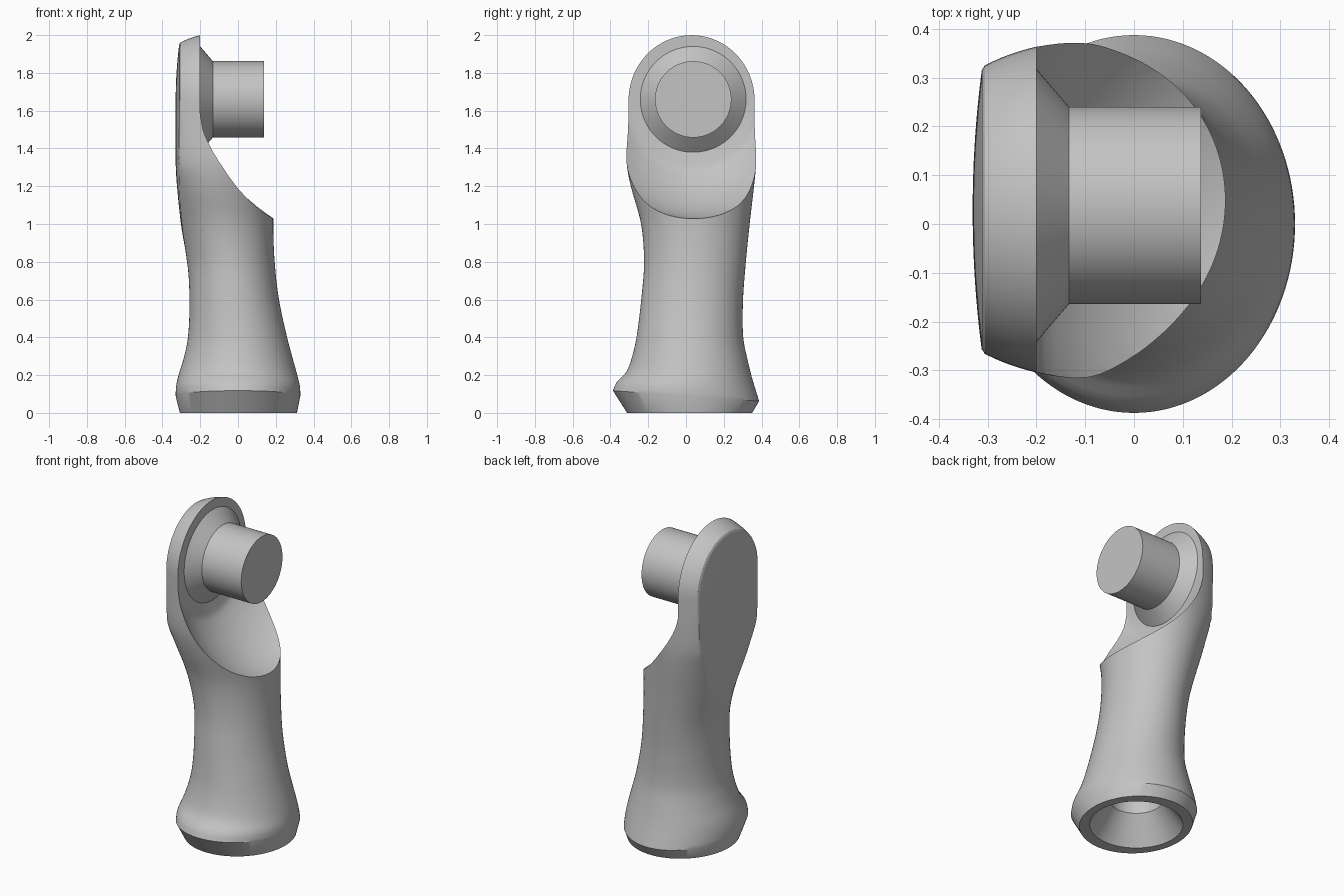
import bpy, bmesh, math

if "Cube" in bpy.data.objects:
    bpy.data.objects.remove(bpy.data.objects["Cube"], do_unlink=True)

grey = bpy.data.materials.new("plain_grey")
grey.use_nodes = True
grey.diffuse_color = (0.55, 0.55, 0.55, 1)
grey.node_tree.nodes["Principled BSDF"].inputs["Base Color"].default_value = (0.55, 0.55, 0.55, 1)

N = 128


def make(name, bm):
    bmesh.ops.remove_doubles(bm, verts=bm.verts[:], dist=0.0002)
    bmesh.ops.recalc_face_normals(bm, faces=bm.faces[:])
    mesh = bpy.data.meshes.new(name)
    bm.to_mesh(mesh)
    bm.free()
    mesh.materials.append(grey)
    obj = bpy.data.objects.new(name, mesh)
    bpy.context.collection.objects.link(obj)
    return obj


def activate(obj):
    bpy.ops.object.select_all(action='DESELECT')
    obj.select_set(True)
    bpy.context.view_layer.objects.active = obj


def smooth(obj):
    activate(obj)
    bpy.ops.object.shade_smooth_by_angle(angle=math.radians(30))


def cut(obj, cutter):
    cutter.hide_render = True
    activate(obj)
    mod = obj.modifiers.new("cut", 'BOOLEAN')
    mod.operation = 'DIFFERENCE'
    mod.solver = 'EXACT'
    mod.object = cutter
    bpy.ops.object.modifier_apply(modifier=mod.name)
    bpy.data.objects.remove(cutter, do_unlink=True)


def loft(bm, rings, cap_end=True):
    loops = [[bm.verts.new(p) for p in ring] for ring in rings]
    for a, b in zip(loops, loops[1:]):
        for i in range(len(a)):
            j = (i + 1) % len(a)
            bm.faces.new((a[i], a[j], b[j], b[i]))
    bm.faces.new(loops[0][::-1])
    if cap_end:
        bm.faces.new(loops[-1])


def lathe(name, profile, place):
    # profile holds (radius, distance along the axis)
    turns = [2 * math.pi * i / N for i in range(N)]
    bm = bmesh.new()
    loft(bm, [[place(r * math.cos(a), r * math.sin(a), d) for a in turns] for r, d in profile])
    return make(name, bm)


def around_pin(u, v, d):
    return (d, u + 0.038, v + 1.66)


def around_base(u, v, d):
    return (u, v + 0.02, d)


# Body sections: height, left x, right x, front y, back y, centre x, squareness
rows = [
    (0.09, -0.33, 0.33, -0.387, 0.387, 0.0, 1),
    (0.14, -0.328, 0.328, -0.367, 0.37, 0.0, 1),
    (0.20, -0.315, 0.314, -0.318, 0.35, 0.0, 1),
    (0.28, -0.29, 0.292, -0.288, 0.328, 0.0, 1),
    (0.40, -0.265, 0.26, -0.262, 0.303, 0.0, 1),
    (0.60, -0.257, 0.217, -0.237, 0.302, -0.02, 1),
    (0.80, -0.27, 0.194, -0.222, 0.317, -0.04, 1),
    (1.00, -0.302, 0.187, -0.238, 0.337, -0.07, 1.08),
    (1.20, -0.323, 0.195, -0.292, 0.36, -0.1, 1.3),
    (1.32, -0.33, 0.195, -0.314, 0.371, -0.1, 1.55),
    (1.50, -0.33, 0.195, -0.315, 0.374, -0.1, 1.72),
    (1.655, -0.33, 0.195, -0.315, 0.374, -0.1, 1.74),
]


def spline(i, t):
    p0, p1, p2, p3 = (rows[min(max(i + k, 0), len(rows) - 1)] for k in (-1, 0, 1, 2))
    out = []
    for c in range(7):
        h = p2[0] - p1[0]
        m1 = (p2[c] - p0[c]) / (p2[0] - p0[0]) * h
        m2 = (p3[c] - p1[c]) / (p3[0] - p1[0]) * h
        out.append((2*t**3 - 3*t*t + 1) * p1[c] + (t**3 - 2*t*t + t) * m1
                   + (3*t*t - 2*t**3) * p2[c] + (t**3 - t*t) * m2)
    return out


def section(row):
    z, xl, xr, yf, yb, cx, square = row
    mid, half = (yf + yb) / 2, (yb - yf) / 2
    tilt = -0.072 * (z / 0.09 if z < 0.09 else max(0, 1 - (z - 0.09) / 0.3))
    ring = []
    for i in range(N):
        a = 2 * math.pi * i / N
        c, s = math.cos(a), math.sin(a)
        x = cx + c * ((xr - cx) if c > 0 else (cx - xl) * square)
        x = max(x, xl + 0.027 * s * s)      # nearly flat outer side
        y = mid + half * s
        ring.append((x, y, z + tilt * y))
    return ring


rings = [section((0, -0.308, 0.312, -0.312, 0.35, 0, 1))]
for i in range(len(rows) - 1):
    steps = max(3, round((rows[i + 1][0] - rows[i][0]) / 0.03))
    rings += [section(spline(i, k / steps)) for k in range(steps)]
top = section(rows[-1])
rings.append(top)

# Rounded head: the last section swept over a half turn
head_y, head_z = 0.0295, 1.655
for k in range(1, 25):
    a = math.pi / 2 * k / 24
    rings.append([(x, head_y + (y - head_y) * math.cos(a),
                   head_z + 1.033 * abs(y - head_y) * math.sin(a)) for x, y, z in top])

bm = bmesh.new()
loft(bm, rings, cap_end=False)
body = make("handle_body", bm)

# Bowl-shaped clearance turned around the pin axis, leaving the upright plate
bowl = [(0.35, -0.2), (0.383, -0.184), (0.412, -0.163), (0.45, -0.132), (0.484, -0.1),
        (0.528, -0.05), (0.564, 0.0), (0.592, 0.05), (0.613, 0.1), (0.626, 0.15),
        (0.634, 0.2), (0.64, 0.5)]
cut(body, lathe("bowl_cutter", bowl, around_pin))

# Tapered socket in the underside
socket = [(0.276, -0.02), (0.15, 0.16), (0.15, 0.5)]
cut(body, lathe("socket_cutter", socket, around_base))
smooth(body)

# Pin with its conical collar
pin = lathe("pin", [(0.28, -0.21), (0.28, -0.2), (0.202, -0.133), (0.202, 0.137)], around_pin)
smooth(pin)
